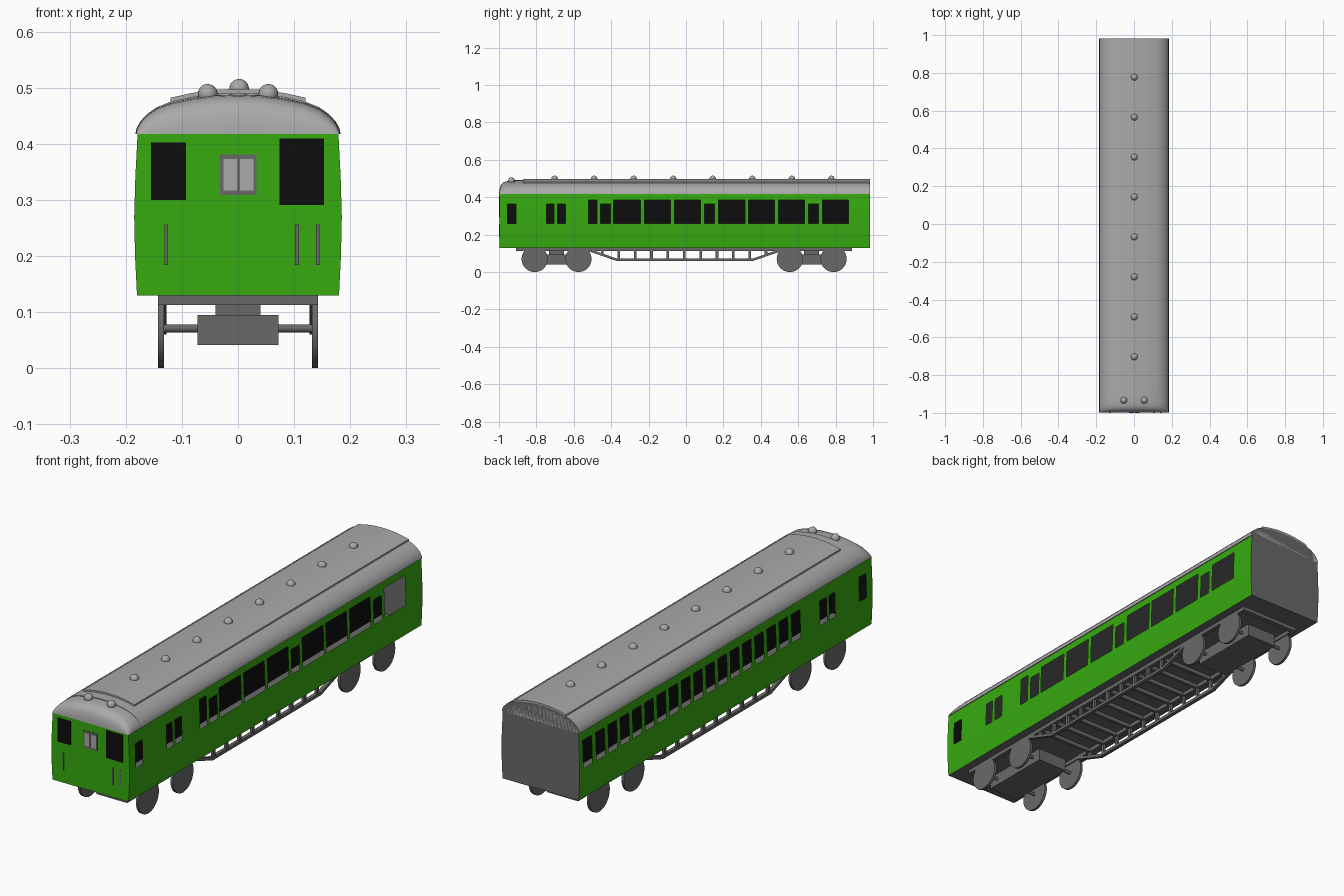
import bpy, bmesh, math
from mathutils import Vector

if "Cube" in bpy.data.objects:
    bpy.data.objects.remove(bpy.data.objects["Cube"])

FRONT, BACK = -0.997, 0.983
FLOOR, EAVE = 0.13, 0.417


def material(name, rgb):
    m = bpy.data.materials.new(name)
    m.diffuse_color = (*rgb, 1)
    m.use_nodes = True
    m.node_tree.nodes["Principled BSDF"].inputs["Base Color"].default_value = m.diffuse_color
    return m


GREEN = material("body green", (0.037, 0.402, 0.005))
LIGHT = material("roof light grey", (0.40, 0.40, 0.40))
GREY = material("underframe grey", (0.141, 0.141, 0.141))
BLACK = material("interior black", (0.004, 0.004, 0.004))

# half cross-sections: body side (z, x) and roof arch (x, z)
SIDE = [(0.13, 0.180), (0.20, 0.1835), (0.27, 0.185), (0.34, 0.183), (EAVE, 0.179)]
ARCH = [(0.183, EAVE), (0.181, 0.427), (0.174, 0.440), (0.162, 0.453), (0.145, 0.465),
        (0.12, 0.475), (0.085, 0.483), (0.045, 0.489), (0, 0.491)]
ARCH_FULL = ARCH + [(-x, z) for x, z in reversed(ARCH[:-1])]


def finish(name, bm, mat, smooth=False):
    me = bpy.data.meshes.new(name)
    bm.to_mesh(me)
    bm.free()
    me.materials.append(mat)
    if smooth:
        me.polygons.foreach_set("use_smooth", [True] * len(me.polygons))
        me.set_sharp_from_angle(angle=math.radians(35))
    ob = bpy.data.objects.new(name, me)
    bpy.context.collection.objects.link(ob)
    return ob


def boxes(name, mat, items):
    """One object from several boxes given as (x0, x1, y0, y1, z0, z1)."""
    bm = bmesh.new()
    for x0, x1, y0, y1, z0, z1 in items:
        r = bmesh.ops.create_cube(bm, size=1)
        for v in r["verts"]:
            v.co = ((x0 + x1) / 2 + v.co.x * (x1 - x0),
                    (y0 + y1) / 2 + v.co.y * (y1 - y0),
                    (z0 + z1) / 2 + v.co.z * (z1 - z0))
    return finish(name, bm, mat)


def loft(name, sections, mat, cap=False):
    """Skin a list of equal-length point rings (open strips, or closed solids if cap)."""
    bm = bmesh.new()
    rows = [[bm.verts.new(p) for p in s] for s in sections]
    n = len(rows[0])
    for a, b in zip(rows, rows[1:]):
        for i in range(n if cap else n - 1):
            j = (i + 1) % n
            bm.faces.new((a[i], a[j], b[j], b[i]))
    if cap:
        bm.faces.new(rows[0])
        bm.faces.new(rows[-1])
    bmesh.ops.recalc_face_normals(bm, faces=bm.faces)
    return finish(name, bm, mat, True)


def cylinder_x(name, mat, x0, x1, y, z, r, sides):
    ring = [(y + r * math.cos(a), z + r * math.sin(a))
            for a in (2 * math.pi * i / sides for i in range(sides))]
    return loft(name, [[(x, py, pz) for py, pz in ring] for x in (x0, x1)], mat, True)


def side_x(z):
    for (z0, x0), (z1, x1) in zip(SIDE, SIDE[1:]):
        if z <= z1:
            return x0 + (x1 - x0) * (z - z0) / (z1 - z0)
    return SIDE[-1][1]


def wall(name, sign, windows):
    """Curved side sheet with real window openings (y0, y1, z0, z1)."""
    ys = sorted({FRONT, BACK} | {y for w in windows for y in w[:2]})
    zs = sorted({z for z, _ in SIDE} | {z for w in windows for z in w[2:]})
    bm = bmesh.new()
    grid = {(y, z): bm.verts.new((sign * side_x(z), y, z)) for y in ys for z in zs}
    for y0, y1 in zip(ys, ys[1:]):
        for z0, z1 in zip(zs, zs[1:]):
            cy, cz = (y0 + y1) / 2, (z0 + z1) / 2
            if any(a < cy < b and c < cz < d for a, b, c, d in windows):
                continue
            q = [grid[y0, z0], grid[y1, z0], grid[y1, z1], grid[y0, z1]]
            bm.faces.new(q if sign > 0 else q[::-1])
    return finish(name, bm, GREEN, True)


# side walls: cab and vestibule windows are shared, saloon windows differ
LOW, MID, TALL = 0.26, 0.363, 0.385
shared = [(a, b, LOW, MID) for a, b in ((-0.955, -0.908), (-0.745, -0.706), (-0.688, -0.643))]
small = [(-0.456, -0.403), (0.099, 0.153), (0.655, 0.708)]
large = [(-0.52, -0.475), (-0.387, -0.242), (-0.221, -0.082), (-0.061, 0.078),
         (0.174, 0.316), (0.334, 0.473), (0.494, 0.633), (0.729, 0.869)]
wall("right_wall", 1, shared + [(a, b, LOW, MID) for a, b in small]
     + [(a, b, LOW, TALL) for a, b in large])
row = [(-0.51 + 0.0826 * i, -0.452 + 0.0826 * i, LOW, 0.378) for i in range(17)]
wall("left_wall", -1, shared + row + [(0.898, 0.958, LOW, 0.378)])

# front and back end sheets
outline = [(x, z) for z, x in SIDE]
for name, y, half, mat in (("front_wall", FRONT, outline, GREEN),
                           ("back_wall", BACK, outline + ARCH[1:], GREY)):
    bm = bmesh.new()
    left = [(-x, z) for x, z in reversed(half) if x > 0]
    f = bm.faces.new([bm.verts.new((x, y, z)) for x, z in half + left])
    f.normal_update()
    if f.normal.y * y < 0:
        f.normal_flip()
    finish(name, bm, mat)

# interior: floor, ceiling, black centre partition and cab bulkhead
boxes("floor", GREY, [(-0.179, 0.179, FRONT + 0.002, BACK - 0.002, FLOOR, 0.134)])
boxes("ceiling", GREY, [(-0.177, 0.177, FRONT + 0.002, BACK - 0.002, 0.412, 0.416)])
boxes("centre_partition", BLACK, [(-0.002, 0.002, -0.98, BACK - 0.004, 0.134, 0.412)])
boxes("cab_front_lining", BLACK, [(-0.176, 0.176, -0.990, -0.985, 0.134, 0.412)])

# front details
yf = FRONT - 0.002
boxes("front_windows", BLACK, [(-0.155, -0.093, yf, FRONT + 0.002, 0.300, 0.402),
                               (0.074, 0.153, yf, FRONT + 0.002, 0.291, 0.409)])
boxes("centre_window_frame", GREY, [(-0.033, 0.033, yf, FRONT + 0.002, 0.309, 0.381)])
boxes("centre_window_panes", LIGHT, [(a, b, yf - 0.001, FRONT, 0.317, 0.373)
                                     for a, b in ((-0.026, -0.002), (0.004, 0.028))])
boxes("front_handrails", GREY, [(x - 0.0033, x + 0.0033, yf - 0.001, FRONT + 0.002, 0.184, 0.256)
                                for x in (-0.128, 0.105, 0.142)])

# roof: long arch, rounded cab dome and raised centre panel
loft("main_roof", [[(x, y, z) for x, z in ARCH_FULL] for y in (-0.918, BACK)], LIGHT, True)
dome = [(-0.918, 0.96), (-0.945, 0.95), (-0.962, 0.92), (-0.976, 0.85),
        (-0.987, 0.72), (-0.994, 0.52), (-0.998, 0.25), (-0.999, 0.0)]
loft("cab_roof_dome", [[(x * (0.98 + 0.02 * k), y, EAVE + (z - EAVE) * k) for x, z in ARCH_FULL]
                       for y, k in dome], LIGHT)
top = [p for p in ARCH_FULL if abs(p[0]) <= 0.121]
panel = [(x, z + 0.007) for x, z in top] + [(x, z - 0.003) for x, z in reversed(top)]
loft("raised_roof_panel", [[(x, y, z) for x, z in panel] for y in (-0.872, BACK)], LIGHT, True)

# roof ventilators
vents = [(0.002, -0.703 + 0.2115 * i, 0.498) for i in range(8)]
vents += [(-0.054, -0.933, 0.489), (0.054, -0.933, 0.489)]
bm = bmesh.new()
for p in vents:
    r = bmesh.ops.create_uvsphere(bm, u_segments=20, v_segments=12, radius=0.0175)
    bmesh.ops.translate(bm, verts=r["verts"], vec=Vector(p))
finish("roof_ventilators", bm, LIGHT, True)

# underframe: perimeter sills with cross beams
POSTS = [-0.447 + 0.0875 * i for i in range(11)]
Y0, Y1, S0 = -0.908, 0.888, 0.113
frame = [(s * 0.135 - 0.008, s * 0.135 + 0.008, Y0, Y1, S0, FLOOR) for s in (-1, 1)]
frame += [(-0.13, 0.13, y, y + 0.02, S0, FLOOR) for y in (Y0, Y1 - 0.02)]
frame += [(-0.13, 0.13, y - 0.007, y + 0.007, S0, FLOOR) for y in POSTS]
boxes("underframe", GREY, frame)

# truss rods with posts on both sides
for s, side in ((-1, "left"), (1, "right")):
    xa, xb = s * 0.127, s * 0.143
    path = [(-0.53, 0.128), (-0.372, 0.073), (0.358, 0.073), (0.52, 0.128)]
    low = [(-0.53, 0.115), (-0.374, 0.060), (0.360, 0.060), (0.52, 0.115)]
    loft(side + "_truss", [[(xa, *p), (xb, *p), (xb, *q), (xa, *q)]
                           for p, q in zip(path, low)], GREY, True)
    posts = []
    for y in POSTS:
        bottom = 0.066 if -0.372 < y < 0.358 else 0.092
        posts.append((min(xa, xb) + 0.002, max(xa, xb) - 0.002, y - 0.007, y + 0.007, bottom, 0.12))
    boxes(side + "_truss_posts", GREY, posts)

# bogies: frame, pivot, axles and disc wheels
for end, yc in (("front", -0.692), ("back", 0.672)):
    boxes(end + "_bogie_frame", GREY, [(-0.072, 0.072, yc - 0.16, yc + 0.16, 0.041, 0.095)])
    boxes(end + "_bogie_pivot", GREY, [(-0.04, 0.04, yc - 0.04, yc + 0.04, 0.094, FLOOR)])
    for k, dy in enumerate((-0.117, 0.117), 1):
        y = yc + dy
        cylinder_x(f"{end}_axle_{k}", GREY, -0.133, 0.133, y, 0.071, 0.007, 12)
        for s, side in ((-1, "left"), (1, "right")):
            cylinder_x(f"{end}_{side}_wheel_{k}", GREY, s * 0.132, s * 0.143, y, 0.070, 0.070, 40)
